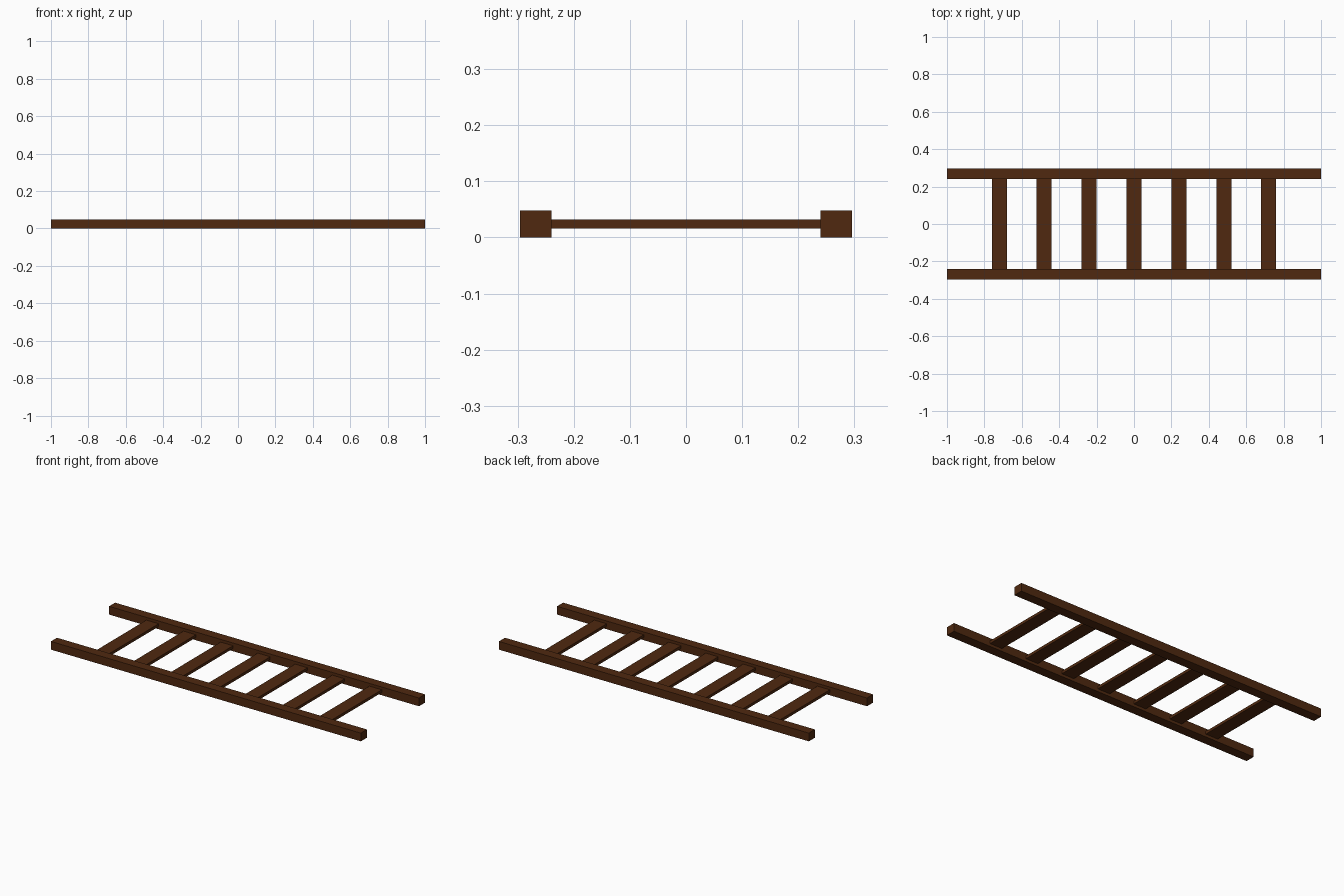
import bpy, bmesh

if "Cube" in bpy.data.objects:
    bpy.data.objects.remove(bpy.data.objects["Cube"])

wood = bpy.data.materials.new("dark_wood")
wood.diffuse_color = (0.08, 0.022, 0.005, 1)
wood.use_nodes = True
wood.node_tree.nodes["Principled BSDF"].inputs["Base Color"].default_value = wood.diffuse_color


def box(name, size, loc):
    bm = bmesh.new()
    bmesh.ops.create_cube(bm, size=1)
    bmesh.ops.scale(bm, vec=size, verts=bm.verts)
    mesh = bpy.data.meshes.new(name)
    bm.to_mesh(mesh)
    bm.free()
    mesh.materials.append(wood)
    obj = bpy.data.objects.new(name, mesh)
    obj.location = loc
    bpy.context.collection.objects.link(obj)
    return obj


RAIL_W, RAIL_H, HALF_W = 0.056, 0.048, 0.296
RUNG_W, RUNG_H, SPACING = 0.08, 0.016, 0.24
INNER = HALF_W - RAIL_W

# Long side rails
for side, name in ((-1, "front_rail"), (1, "back_rail")):
    box(name, (2, RAIL_W, RAIL_H), (0, side * (HALF_W - RAIL_W / 2), RAIL_H / 2))

# Seven flat rungs between the rails
for i in range(7):
    box(f"rung_{i + 1}", (RUNG_W, 2 * INNER, RUNG_H), ((i - 3) * SPACING, 0, RAIL_H / 2))
